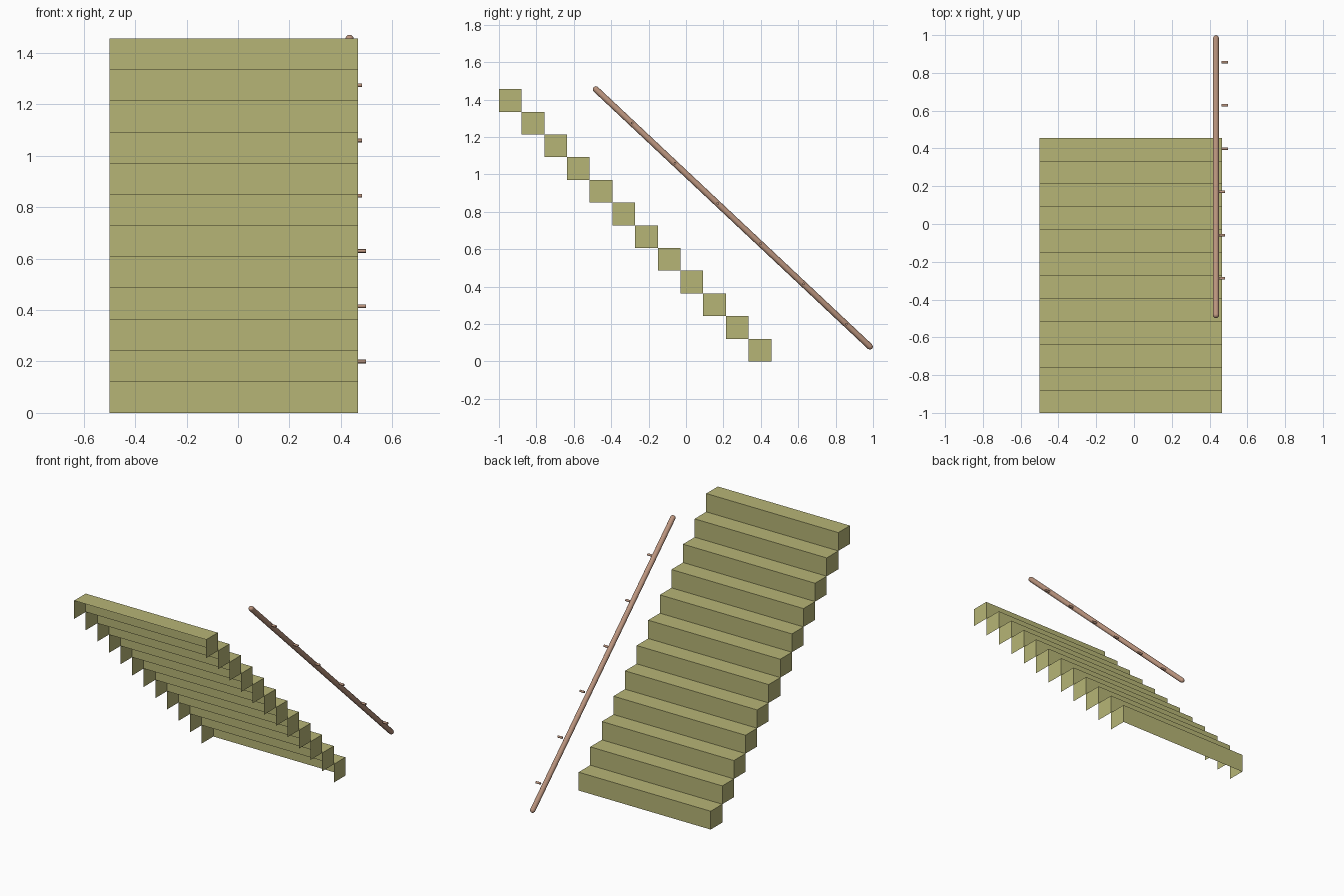
import bpy, bmesh
from mathutils import Vector, Matrix

if "Cube" in bpy.data.objects:
    bpy.data.objects.remove(bpy.data.objects["Cube"])

def material(name, color):
    m = bpy.data.materials.new(name)
    m.diffuse_color = color
    m.use_nodes = True
    m.node_tree.nodes["Principled BSDF"].inputs["Base Color"].default_value = m.diffuse_color
    return m

OLIVE = material("olive", (0.47, 0.46, 0.18, 1))
WOOD = material("wood", (0.50, 0.30, 0.21, 1))

def finish(bm, name, mat):
    me = bpy.data.meshes.new(name)
    bm.to_mesh(me)
    bm.free()
    ob = bpy.data.objects.new(name, me)
    bpy.context.collection.objects.link(ob)
    me.materials.append(mat)
    return ob

def smooth(ob):
    bpy.ops.object.select_all(action='DESELECT')
    ob.select_set(True)
    bpy.context.view_layer.objects.active = ob
    bpy.ops.object.shade_smooth_by_angle(angle=0.6)

# Steps: box shells with open underside and open back
STEPS, S = 12, 1.456 / 12
X0, X1 = -0.5, 0.467
for i in range(STEPS):
    bm = bmesh.new()
    centre = Vector(((X0 + X1) / 2, -1 + S * (STEPS - i - 0.5), S * (i + 0.5)))
    bmesh.ops.create_cube(bm, size=1, matrix=Matrix.Translation(centre)
                          @ Matrix.Diagonal((X1 - X0, S, S, 1)))
    bm.normal_update()
    hidden = [f for f in bm.faces if f.normal.z < -0.5 or f.normal.y < -0.5]
    bmesh.ops.delete(bm, geom=hidden, context='FACES')
    finish(bm, f"step_{i + 1}", OLIVE)

# Handrail: long round bar with domed ends
R = 0.0165
top, low = Vector((0.434, -0.482, 1.455)), Vector((0.434, 0.983, 0.080))
axis = low - top
bm = bmesh.new()
bmesh.ops.create_uvsphere(bm, u_segments=16, v_segments=8, radius=R)
for v in bm.verts:
    # the equator ring stays with the upper half, so the band below it stretches
    if v.co.z > 1e-5:
        v.co.z += axis.length
rot = axis.to_track_quat('Z', 'Y').to_matrix().to_4x4()
bm.transform(Matrix.Translation(top) @ rot)
# straighten the stretched band's far ring to full radius
d = axis.normalized()
ring = [v for v in bm.verts
        if axis.length < (v.co - top).dot(d) < axis.length + R * 0.5]
for v in ring:
    t = (v.co - top).dot(d)
    radial = v.co - top - d * t
    v.co = top + axis + radial.normalized() * R
smooth(finish(bm, "handrail", WOOD))

# Bracket pegs along the handrail
for i in range(6):
    x = 0.481 if i < 3 else 0.4655
    bm = bmesh.new()
    bmesh.ops.create_cone(bm, cap_ends=True, segments=12, radius1=0.007,
                          radius2=0.007, depth=0.033,
                          matrix=Matrix.Translation((x, 0.857 - 0.229 * i, 0.2 + 0.215 * i))
                          @ Matrix.Rotation(1.5707963, 4, 'Y'))
    smooth(finish(bm, f"rail_peg_{i + 1}", WOOD))
